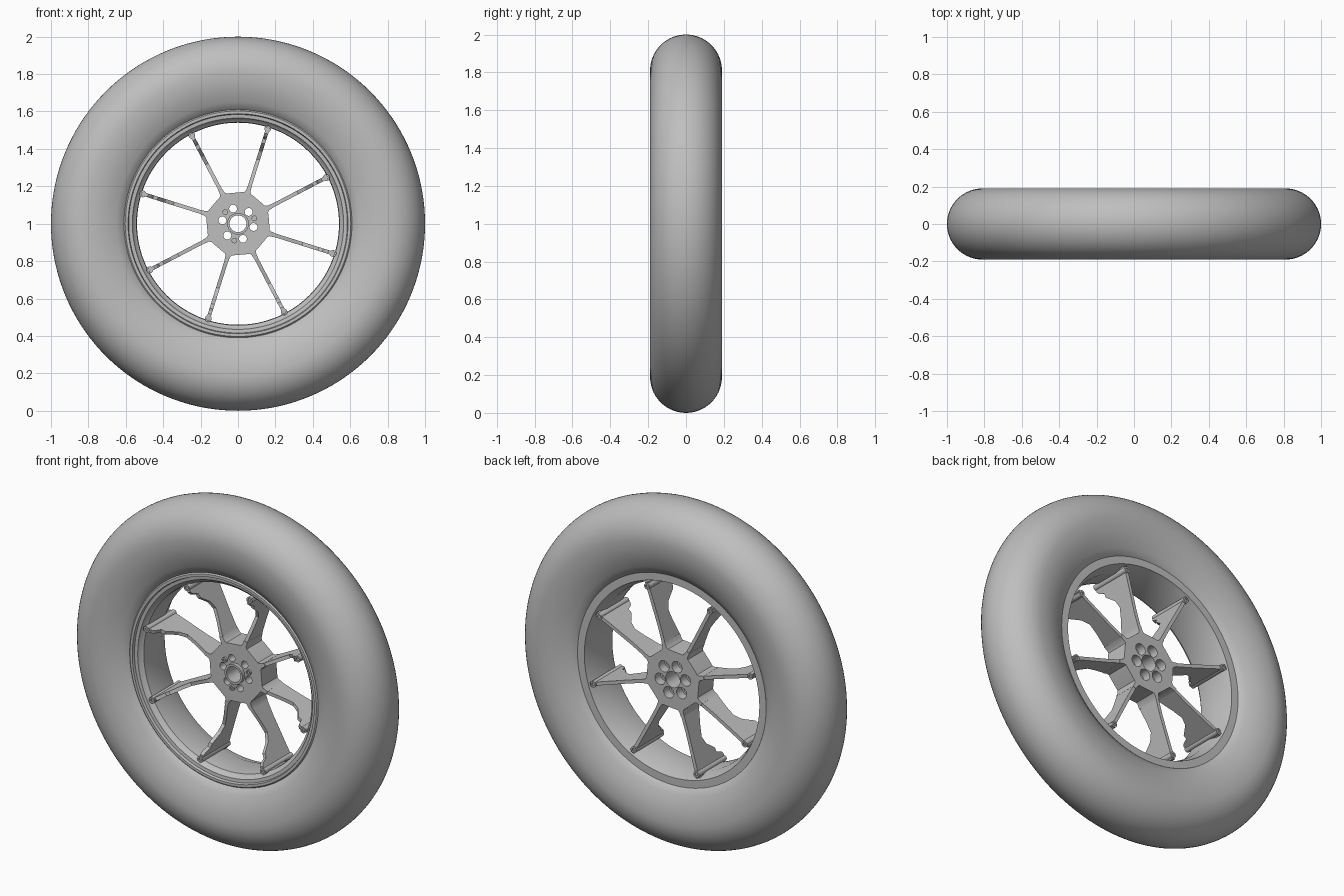
import bpy, bmesh
from math import sin, cos, pi, radians

if "Cube" in bpy.data.objects:
    bpy.data.objects.remove(bpy.data.objects["Cube"], do_unlink=True)

grey = bpy.data.materials.new("plain_grey")
grey.use_nodes = True
COLOR = (0.52, 0.52, 0.52, 1)
grey.diffuse_color = COLOR
grey.node_tree.nodes["Principled BSDF"].inputs["Base Color"].default_value = COLOR

SPOKES = 8
FIRST = radians(27.6)
HOLES = [radians(-12 + 60 * k) for k in range(6)]
HOLE_R = 0.085


def place(r, a, y, t=0.0):
    """Wheel coordinates: radius, angle, depth, sideways offset."""
    return (r * cos(a) - t * sin(a), y, 1 + r * sin(a) + t * cos(a))


def finish(name, bm, angle=35):
    bmesh.ops.recalc_face_normals(bm, faces=bm.faces)
    me = bpy.data.meshes.new(name)
    bm.to_mesh(me)
    bm.free()
    me.materials.append(grey)
    ob = bpy.data.objects.new(name, me)
    bpy.context.collection.objects.link(ob)
    smooth(ob, angle)
    return ob


def smooth(ob, angle=35):
    bpy.ops.object.select_all(action='DESELECT')
    ob.select_set(True)
    bpy.context.view_layer.objects.active = ob
    bpy.ops.object.shade_smooth_by_angle(angle=radians(angle))


def lathe(bm, profile, seg, cx=0.0, cz=1.0):
    """Spin a closed (radius, depth) profile about a line along y."""
    rings = [[bm.verts.new((cx + r * cos(2 * pi * i / seg), y, cz + r * sin(2 * pi * i / seg)))
              for r, y in profile] for i in range(seg)]
    n = len(profile)
    for i in range(seg):
        a, b = rings[i], rings[(i + 1) % seg]
        for j in range(n):
            k = (j + 1) % n
            bm.faces.new((a[j], a[k], b[k], b[j]))


def prism(bm, front, back):
    """Solid between two matching outlines."""
    f = [bm.verts.new(p) for p in front]
    b = [bm.verts.new(p) for p in back]
    bm.faces.new(f)
    bm.faces.new(b[::-1])
    for i in range(len(f)):
        k = (i + 1) % len(f)
        bm.faces.new((f[i], b[i], b[k], f[k]))


def disc(bm, r, y0, y1, radius, angle, seg=24):
    """Solid cylinder along y."""
    cx, _, cz = place(radius, angle, 0)
    ring = [(cx + r * cos(2 * pi * i / seg), cz + r * sin(2 * pi * i / seg)) for i in range(seg)]
    prism(bm, [(x, y0, z) for x, z in ring], [(x, y1, z) for x, z in ring])


def tube(bm, r0, r1, y0, y1, radius=0.0, angle=0.0, seg=20):
    cx, _, cz = place(radius, angle, 0)
    lathe(bm, [(r0, y0), (r1, y0), (r1, y1), (r0, y1)], seg, cx, cz)


# Tyre: round tread, sidewalls tapering in to the rim
tread = [(0.81 + 0.19 * cos(a), 0.19 * sin(a))
         for a in [radians(-90 + 180 * i / 28) for i in range(29)]]
wall = [(0.77, 0.188), (0.73, 0.181), (0.69, 0.169), (0.65, 0.152), (0.607, 0.129), (0.59, 0.09)]
bm = bmesh.new()
lathe(bm, tread + wall + [(r, -y) for r, y in reversed(wall)], 144)
finish("tyre", bm, 50)

# Rim: barrel with a stepped front lip and a flat back lip
bm = bmesh.new()
lathe(bm, [(0.61, -0.10), (0.61, -0.130), (0.603, -0.137), (0.588, -0.137), (0.584, -0.122),
           (0.565, -0.120), (0.558, -0.105), (0.543, -0.095), (0.54, -0.07), (0.54, 0.06),
           (0.563, 0.12), (0.566, 0.131), (0.61, 0.131), (0.61, 0.10), (0.57, 0.05),
           (0.57, -0.05)], 128)
finish("rim", bm)

# Spokes: thin deep blades that flare across the rim
blade = [(0.16, 0.12), (0.30, 0.118), (0.50, 0.126), (0.555, 0.128), (0.548, -0.115),
         (0.505, -0.118), (0.49, -0.105), (0.475, -0.065), (0.45, -0.06), (0.405, 0.0),
         (0.36, 0.022), (0.30, 0.01), (0.20, -0.02), (0.16, -0.02)]
for k in range(SPOKES):
    a = FIRST + k * 2 * pi / SPOKES
    bm = bmesh.new()
    prism(bm, [place(r, a, y, -0.01) for r, y in blade],
          [place(r, a, y, 0.01) for r, y in blade])
    finish(f"spoke_{k + 1}", bm, 20)
    bm = bmesh.new()
    tube(bm, 0.009, 0.018, -0.124, 0.134, 0.532, a)
    disc(bm, 0.010, -0.114, 0.124, 0.532, a, 12)
    finish(f"spoke_boss_{k + 1}", bm)

# Hub: eight-sided block blending into the spokes
fillet = [(0.166, 0.034), (0.171, 0.020), (0.182, 0.013), (0.21, 0.0105)]
fillet = [(r, -t) for r, t in fillet] + fillet[::-1]
outline = [(r, FIRST + k * 2 * pi / SPOKES, t) for k in range(SPOKES) for r, t in fillet]
bm = bmesh.new()
prism(bm, [place(r, a, -0.02, t) for r, a, t in outline],
      [place(r, a, 0.122, t) for r, a, t in outline])
hub = finish("hub", bm)


# Drill the hub: through holes, then rear pockets
def drill(name, build):
    bm = bmesh.new()
    build(bm)
    cutter = finish(name, bm)
    cutter.hide_render = True
    mod = hub.modifiers.new(name, 'BOOLEAN')
    mod.operation = 'DIFFERENCE'
    mod.solver = 'EXACT'
    mod.object = cutter
    smooth(hub)
    bpy.ops.object.modifier_apply(modifier=name)
    bpy.data.objects.remove(cutter, do_unlink=True)


def through(bm):
    disc(bm, 0.046, -0.1, 0.2, 0, 0, 40)
    for a in HOLES:
        disc(bm, 0.021, -0.1, 0.2, HOLE_R, a)


def pockets(bm):
    for a in HOLES:
        disc(bm, 0.033, 0.07, 0.2, HOLE_R, a, 28)


drill("through_holes", through)
drill("rear_pockets", pockets)
smooth(hub, 30)

# Bearing sleeve standing proud of the hub front
bm = bmesh.new()
tube(bm, 0.045, 0.058, -0.042, -0.01, seg=40)
finish("bearing_sleeve", bm)

# Three bolts between the holes
for k in range(3):
    a = radians(18 + 120 * k)
    bm = bmesh.new()
    tube(bm, 0.008, 0.015, -0.032, -0.015, 0.092, a)
    disc(bm, 0.009, -0.025, -0.015, 0.092, a, 6)
    finish(f"hub_bolt_{k + 1}", bm)
